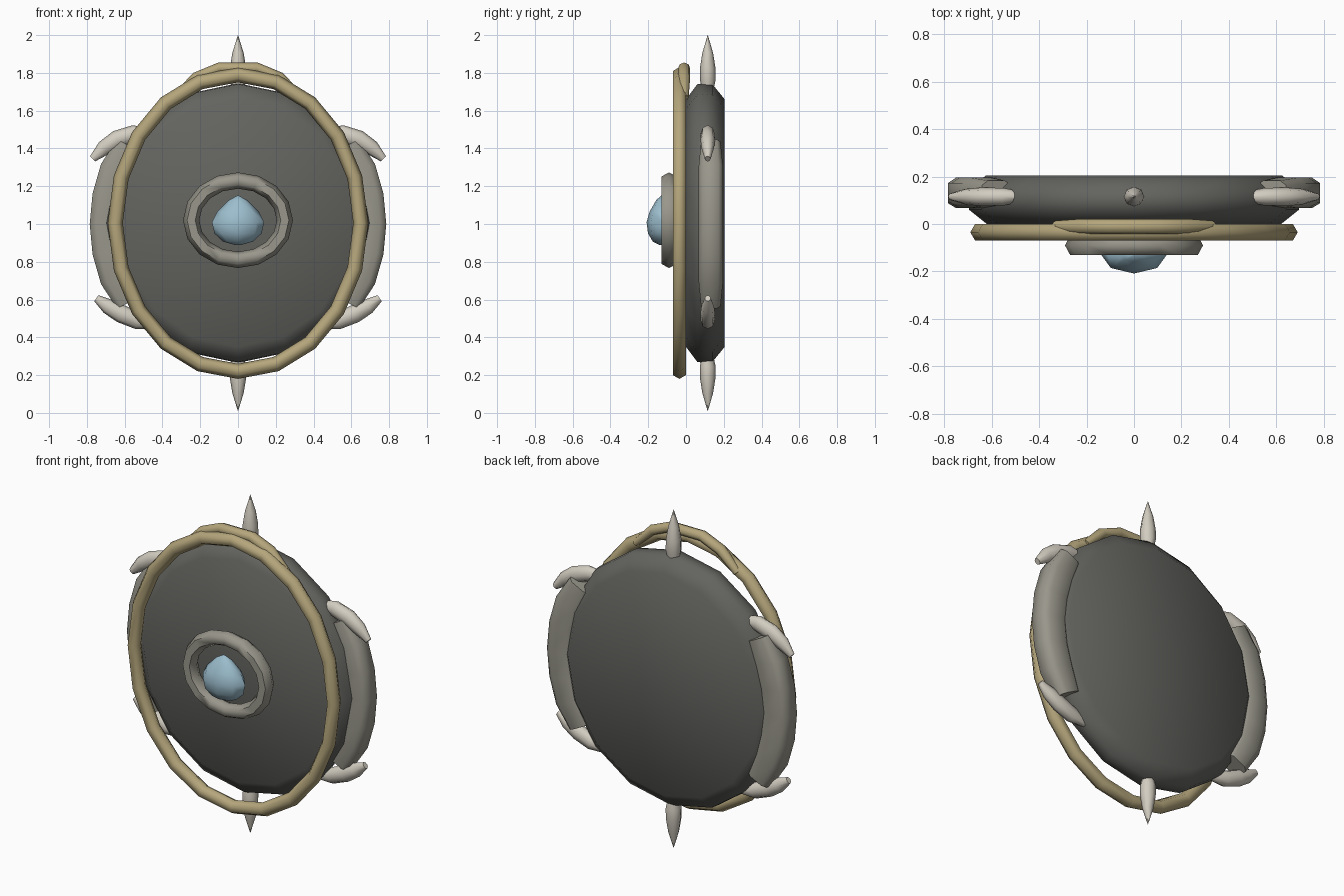
import bpy, bmesh, math
from mathutils import Vector

if "Cube" in bpy.data.objects:
    bpy.data.objects.remove(bpy.data.objects["Cube"])

CZ = 1.005  # height of the shield centre


def material(name, rgb):
    m = bpy.data.materials.new(name)
    m.diffuse_color = (*rgb, 1)
    m.use_nodes = True
    m.node_tree.nodes["Principled BSDF"].inputs["Base Color"].default_value = m.diffuse_color
    return m


DARK = material("dark_iron", (0.125, 0.125, 0.115))
STEEL = material("pale_steel", (0.32, 0.31, 0.26))
BONE = material("bone", (0.65, 0.61, 0.53))
BRASS = material("brass", (0.46, 0.38, 0.20))
BLUE = material("blue_gem", (0.33, 0.51, 0.61))


def skin(name, rings, mat, closed=False, angle=62, fan=False):
    """Bridge a list of equal-length point rings into one mesh."""
    bm = bmesh.new()
    loops = [[bm.verts.new(p) for p in r] for r in rings]
    n = len(loops[0])
    pairs = list(zip(loops, loops[1:]))
    if closed:
        pairs.append((loops[-1], loops[0]))
    for a, b in pairs:
        for i in range(n):
            j = (i + 1) % n
            bm.faces.new((a[i], a[j], b[j], b[i]))
    if not closed:
        for end in (loops[0], loops[-1]):
            f = bm.faces.new(end)
            if fan:
                bmesh.ops.poke(bm, faces=[f])
    bmesh.ops.recalc_face_normals(bm, faces=bm.faces)
    me = bpy.data.meshes.new(name)
    bm.to_mesh(me)
    bm.free()
    ob = bpy.data.objects.new(name, me)
    bpy.context.collection.objects.link(ob)
    me.materials.append(mat)
    bpy.ops.object.select_all(action='DESELECT')
    ob.select_set(True)
    bpy.context.view_layer.objects.active = ob
    bpy.ops.object.shade_smooth_by_angle(angle=math.radians(angle))
    return ob


def polygon(n, rx=1.0, ry=1.0):
    return [(rx * math.cos(2 * math.pi * i / n), ry * math.sin(2 * math.pi * i / n)) for i in range(n)]


def sweep(name, path, y, section, mat, radii=None, closed=False):
    """Sweep a (radial, depth) section along a path of (x, z) points."""
    pts = [Vector(p) for p in path]
    n = len(pts)
    rings = []
    for i, p in enumerate(pts):
        a = pts[i - 1] if closed or i else p
        b = pts[(i + 1) % n] if closed or i < n - 1 else p
        t = (b - a).normalized()
        nx, nz = t.y, -t.x
        r = radii[i] if radii else 1
        rings.append([(p.x + nx * u * r, y + v * r, p.y + nz * u * r) for u, v in section])
    return skin(name, rings, mat, closed)


def ellipse(n, rx, rz, cz, start=90, span=-360, ends=False):
    steps = n - 1 if ends else n
    out = []
    for i in range(n):
        a = math.radians(start + span * i / steps)
        out.append((rx * math.cos(a), cz + rz * math.sin(a)))
    return out


# Shield body: chamfered oval slab
profile = [(0.62, 0.655, 0.0), (0.695, 0.735, 0.06), (0.70, 0.74, 0.10),
           (0.695, 0.735, 0.14), (0.625, 0.655, 0.205)]
skin("shield_body", [[(x, y, z) for x, z in ellipse(16, rx, rz, CZ)] for rx, rz, y in profile],
     DARK, angle=60, fan=True)

# Brass hoop floating in front of the rim, and the crest arch behind its top
sweep("rim_hoop", ellipse(20, 0.65, 0.785, CZ), -0.035, polygon(6, 0.04, 0.04), BRASS, closed=True)
half = [(0.33, 1.67), (0.22, 1.775), (0.10, 1.825)]
sweep("crest_arch", [(-x, z) for x, z in half] + half[::-1], -0.01,
      polygon(8, 0.03, 0.032), BRASS, radii=[0.75, 1, 1, 1, 1, 0.75])

# Boss ring and gem
sweep("boss_ring", ellipse(16, 0.248, 0.21, 1.02), -0.09, polygon(6, 0.043, 0.046), STEEL, closed=True)
gem = [(0.005, 1.15), (0.05, 1.125), (0.11, 1.065), (0.138, 1.01), (0.125, 0.95), (0.08, 0.907), (0.02, 0.89)]
skin("gem", [[(x * r, -0.13 + y * r * 0.57, z) for x, y in polygon(8)] for r, z in gem], BLUE)

# Side plates wrapped around the left and right rim
band = [(0.085, -0.042), (0.085, 0.042), (0.05, 0.066), (-0.05, 0.066),
        (-0.085, 0.042), (-0.085, -0.042), (-0.05, -0.063), (0.05, -0.063)]
for side, start in (("right", 34), ("left", 214)):
    sweep(side + "_side_plate", ellipse(7, 0.70, 0.745, 1.0, start, -68, True), 0.13, band, STEEL,
          radii=[0.8, 1, 1, 1, 1, 1, 0.8])

# Spikes: straight ones at top and bottom, bent ones at the four corners
spindle = [0.65, 1.0, 0.98, 0.68, 0.02]
for name, s in (("top_spike", 1), ("bottom_spike", -1)):
    sweep(name, [(0, CZ + s * h) for h in (0.69, 0.76, 0.82, 0.90, 0.995)], 0.115,
          polygon(8, 0.044, 0.042), BONE, spindle)
upper = [(0.46, 1.48), (0.55, 1.478), (0.64, 1.448), (0.71, 1.402), (0.77, 1.345)]
lower = [(0.44, 0.47), (0.53, 0.488), (0.62, 0.525), (0.69, 0.565), (0.75, 0.607)]
for tag, path in (("upper", upper), ("lower", lower)):
    for side, s in (("right", 1), ("left", -1)):
        sweep(f"{tag}_{side}_spike", [(s * x, z) for x, z in path], 0.115,
              polygon(8, 0.048, 0.039), BONE, [0.5, 0.95, 1.0, 0.85, 0.4])
